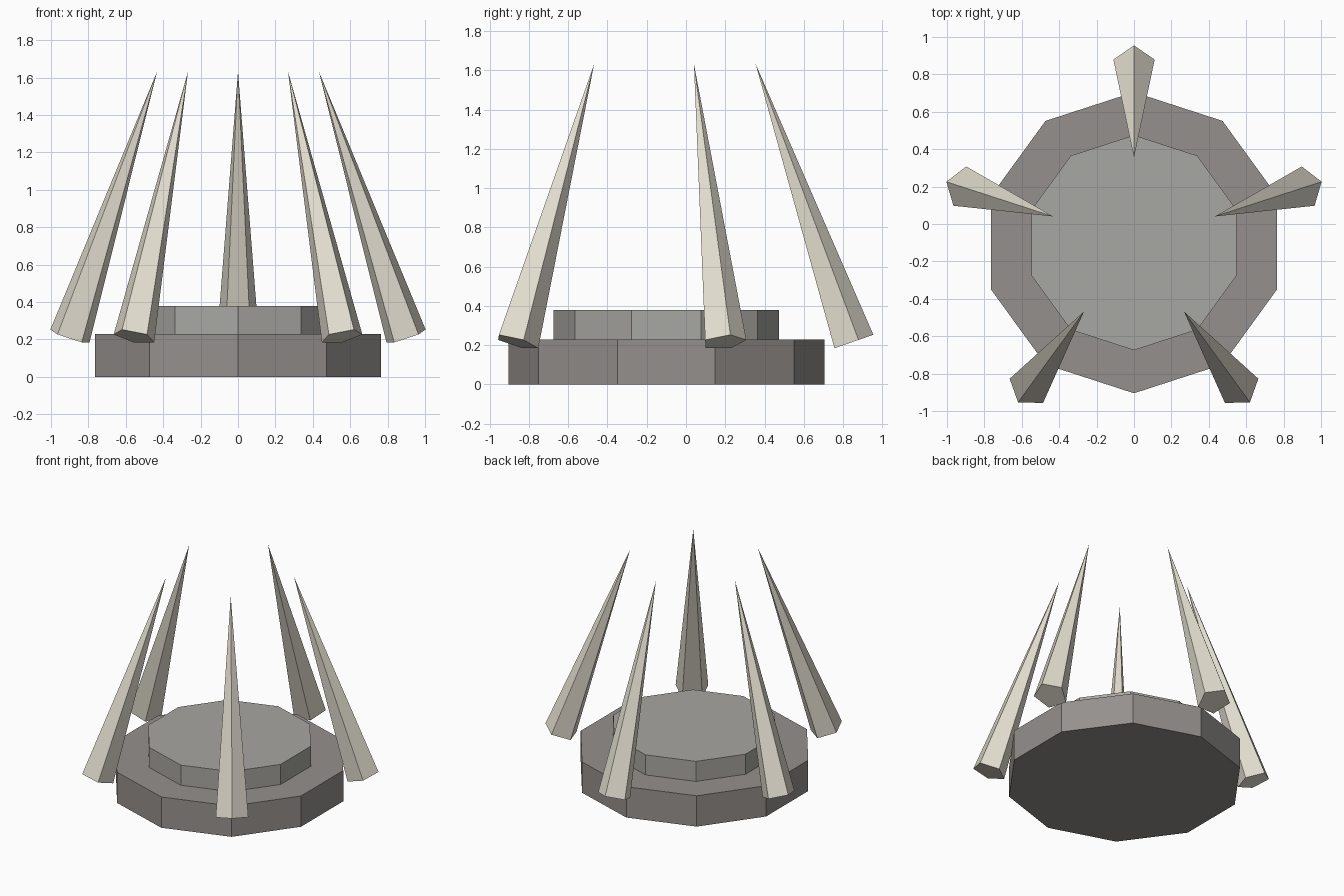
import bpy
from math import sin, cos, pi

if "Cube" in bpy.data.objects:
    bpy.data.objects.remove(bpy.data.objects["Cube"])

CENTRE_Y = -0.10


def material(name, rgb):
    m = bpy.data.materials.new(name)
    m.diffuse_color = (*rgb, 1.0)
    m.use_nodes = True
    m.node_tree.nodes["Principled BSDF"].inputs["Base Color"].default_value = m.diffuse_color
    return m


def cone(name, sides, r1, r2, depth, location, rotation, mat):
    bpy.ops.mesh.primitive_cone_add(vertices=sides, radius1=r1, radius2=r2, depth=depth,
                                    location=location, rotation=rotation)
    obj = bpy.context.object
    obj.name = name
    obj.data.materials.append(mat)
    return obj


dark_stone = material("dark_stone", (0.30, 0.28, 0.265))
light_stone = material("light_stone", (0.39, 0.385, 0.36))
bone = material("bone", (0.77, 0.73, 0.63))

# Two stacked ten-sided plinth tiers
cone("lower_tier", 10, 0.805, 0.805, 0.23, (0, CENTRE_Y, 0.115), (0, 0, 0), dark_stone)
cone("upper_tier", 10, 0.575, 0.575, 0.15, (0, CENTRE_Y, 0.305), (0, 0, 0), light_stone)

# Five pentagonal spikes leaning inwards around the plinth
LEAN, MID_RADIUS = 0.333, 0.70
for i in range(5):
    a = i * 2 * pi / 5
    cone(f"spike_{i + 1}", 5, 0.116, 0, 1.5,
         (-MID_RADIUS * sin(a), CENTRE_Y + MID_RADIUS * cos(a), 0.924),
         (LEAN, 0, a), bone)
